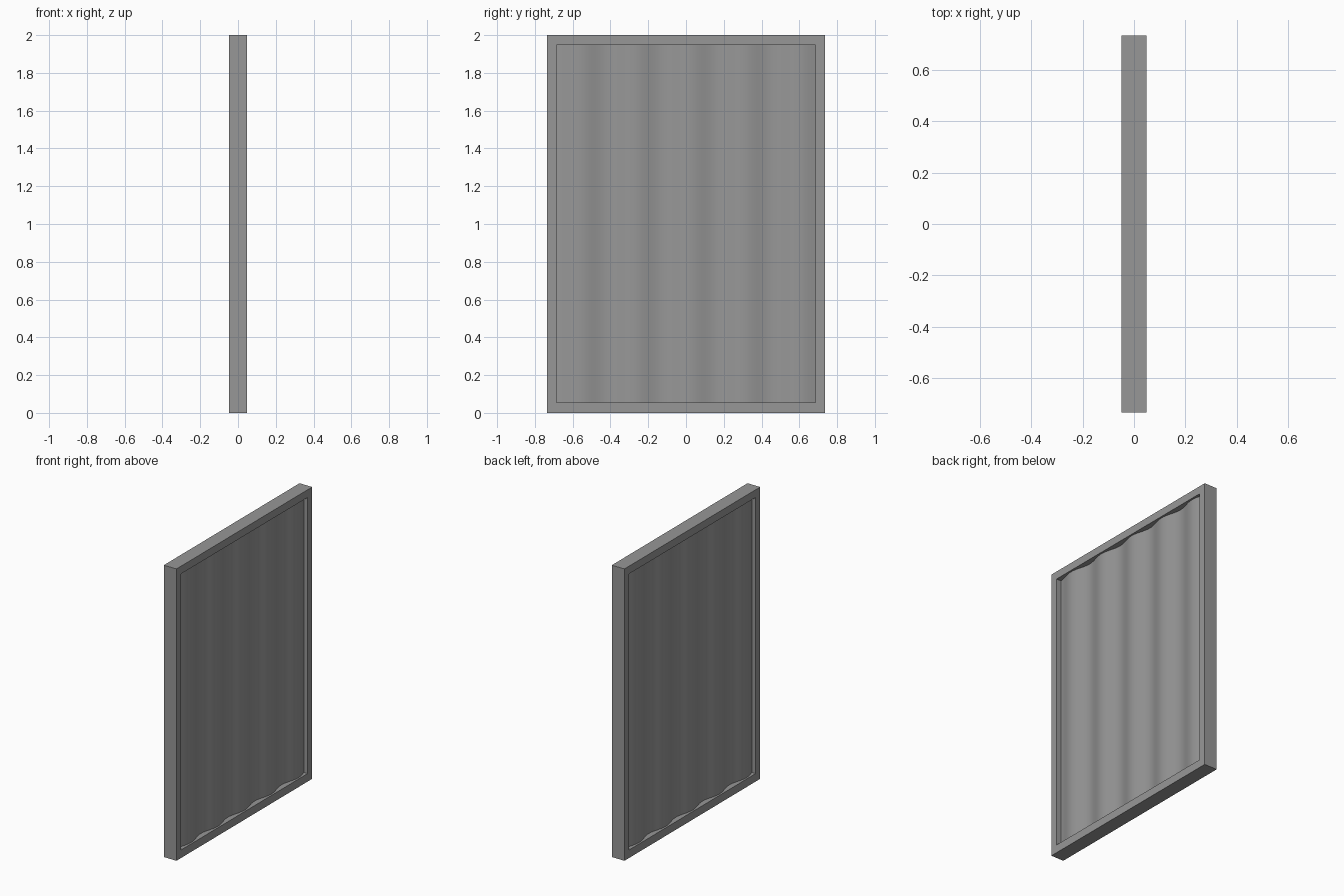
import bpy, math

if "Cube" in bpy.data.objects:
    bpy.data.objects.remove(bpy.data.objects["Cube"])

HX, HY = 0.048, 0.735          # frame half depth and half width
IY, Z0, Z1 = 0.686, 0.055, 1.947  # opening

grey = bpy.data.materials.new("dark_grey")
grey.diffuse_color = (0.31, 0.31, 0.31, 1)
grey.use_nodes = True
grey.node_tree.nodes["Principled BSDF"].inputs["Base Color"].default_value = grey.diffuse_color


def make_object(name, verts, faces):
    mesh = bpy.data.meshes.new(name)
    mesh.from_pydata(verts, [], faces)
    mesh.update()
    mesh.materials.append(grey)
    obj = bpy.data.objects.new(name, mesh)
    bpy.context.collection.objects.link(obj)
    return obj


# Rectangular frame: outer and inner loops on the two faces
outer = [(-HY, 0), (HY, 0), (HY, 2), (-HY, 2)]
inner = [(-IY, Z0), (IY, Z0), (IY, Z1), (-IY, Z1)]
verts = [(x, y, z) for x in (HX, -HX) for loop in (outer, inner) for y, z in loop]
faces = []
for i in range(4):
    j = (i + 1) % 4
    faces += [(i, j, j + 4, i + 4),              # +x face
              (i + 8, i + 12, j + 12, j + 8),    # -x face
              (i, i + 8, j + 8, j),              # outer side
              (i + 4, j + 4, j + 12, i + 12)]    # inner side
make_object("frame", verts, faces)


# Rippled panel faces: the second is the first turned half way round
def rippled_sheet(name, turn):
    n = 96
    verts, faces = [], []
    for i in range(n + 1):
        y = -IY + 2 * IY * i / n
        x = 0.023 - 0.013 * math.cos(2 * math.pi * (y - 0.165) / 0.29)
        verts += [(turn * x, turn * y, Z0), (turn * x, turn * y, Z1)]
    for i in range(n):
        a = 2 * i
        faces.append((a, a + 2, a + 3, a + 1))
    sheet = make_object(name, verts, faces)
    for poly in sheet.data.polygons:
        poly.use_smooth = True


rippled_sheet("right_panel", 1)
rippled_sheet("left_panel", -1)
